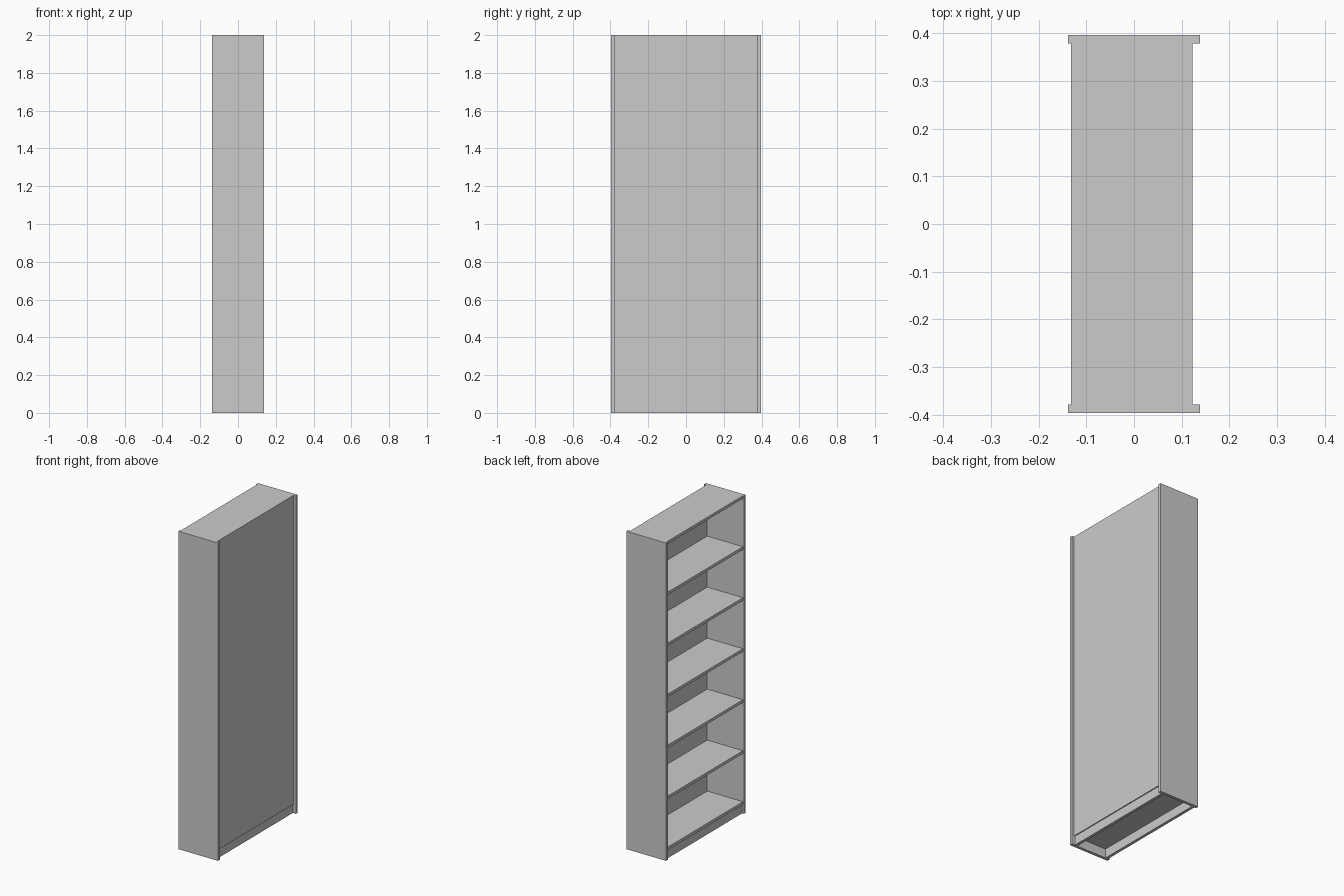
import bpy
import bmesh
from mathutils import Matrix, Vector

if "Cube" in bpy.data.objects:
    bpy.data.objects.remove(bpy.data.objects["Cube"])


def box(name, x, y, z):
    """Box object spanning the given (min, max) ranges."""
    lo, hi = Vector((x[0], y[0], z[0])), Vector((x[1], y[1], z[1]))
    bm = bmesh.new()
    bmesh.ops.create_cube(bm, size=1, matrix=Matrix.Diagonal((*(hi - lo), 1)))
    mesh = bpy.data.meshes.new(name)
    bm.to_mesh(mesh)
    bm.free()
    obj = bpy.data.objects.new(name, mesh)
    obj.location = (lo + hi) / 2
    bpy.context.collection.objects.link(obj)
    return obj


HEIGHT, HALF_W, HALF_D = 2.0, 0.396, 0.138
T = 0.018                        # board thickness
INNER = (-HALF_W + T, HALF_W - T)
FRONT, REAR, BACK = -0.132, 0.117, 0.123
BASE = 0.075                     # top of the lowest shelf

# Side panels, slightly deeper than everything between them
for label, s in (("left", 1), ("right", -1)):
    ys = sorted((s * HALF_W, s * (HALF_W - T)))
    box(f"side_panel_{label}", (-HALF_D, HALF_D), ys, (0, HEIGHT))

# Evenly spaced shelves, the last one being the top board
step = (HEIGHT - BASE) / 6
for i in range(7):
    top = BASE + i * step
    name = "top_board" if i == 6 else f"shelf_{i + 1}"
    box(name, (FRONT, REAR), INNER, (top - T, top))

# Back panel closing the +x side
box("back_panel", (REAR, BACK), INNER, (BASE - T, HEIGHT))

# Kick boards under the lowest shelf, leaving the base open underneath
box("front_kick_board", (FRONT + 0.006, FRONT + 0.006 + T), INNER, (0, BASE - T))
box("rear_kick_board", (REAR - T, REAR), INNER, (0, BASE - T))
